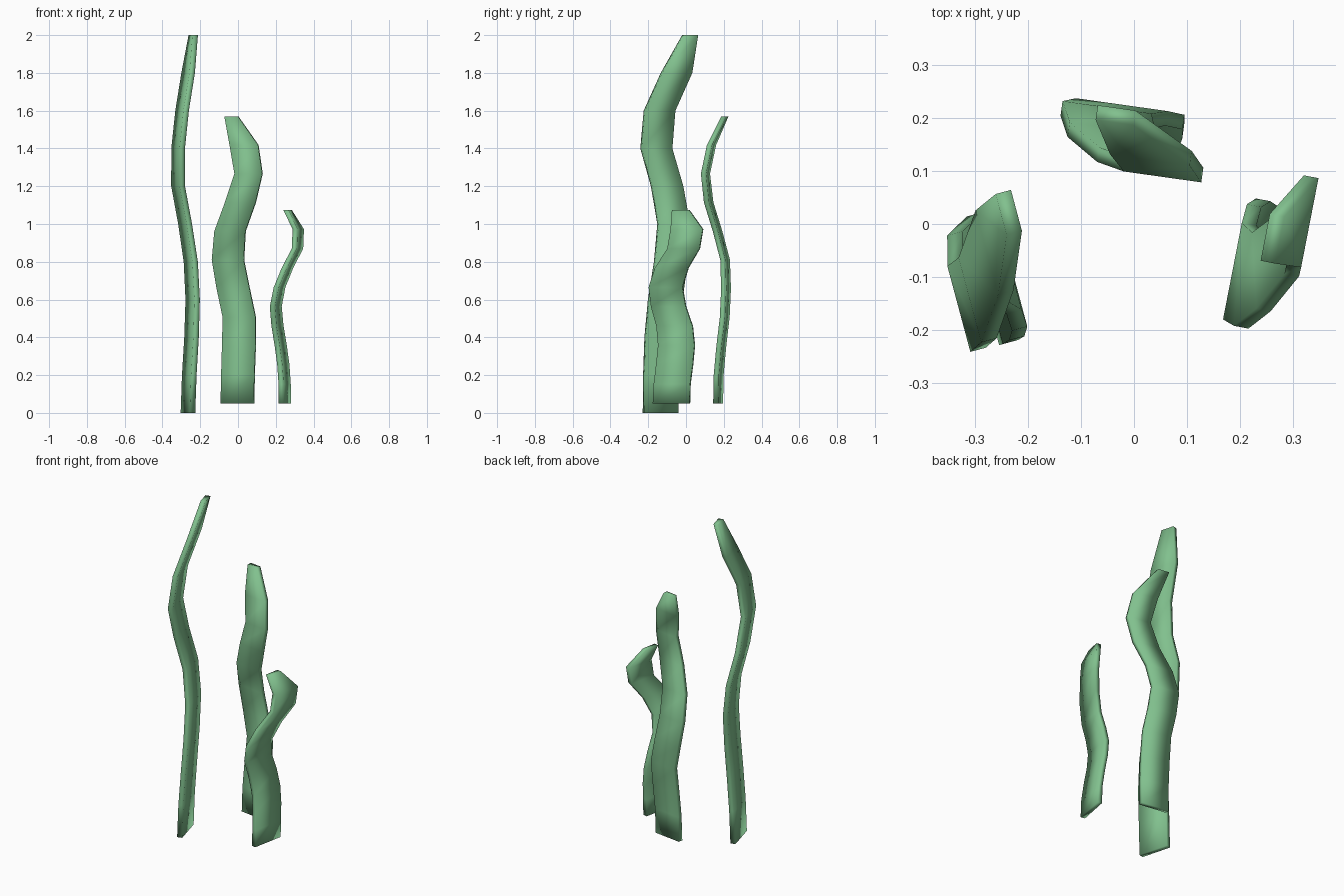
import bpy, bmesh, math
from mathutils import Vector

if "Cube" in bpy.data.objects:
    bpy.data.objects.remove(bpy.data.objects["Cube"])

green = bpy.data.materials.new("leaf_green")
green.diffuse_color = (0.22, 0.53, 0.27, 1)
green.use_nodes = True
green.node_tree.nodes["Principled BSDF"].inputs["Base Color"].default_value = green.diffuse_color


def blade(name, z0, z1, angle, thick, rings):
    """Loft a thin rectangular section through rings of (x, y, width), evenly spaced in z."""
    a = math.radians(angle)
    along = Vector((math.cos(a), math.sin(a), 0))
    across = Vector((-math.sin(a), math.cos(a), 0))
    bm = bmesh.new()
    loops = []
    for i, (x, y, w) in enumerate(rings):
        c = Vector((x, y, z0 + (z1 - z0) * i / (len(rings) - 1)))
        loops.append([bm.verts.new(c + along * w / 2 * s + across * thick / 2 * t)
                      for s, t in ((-1, -1), (1, -1), (1, 1), (-1, 1))])
    for lo, hi in zip(loops, loops[1:]):
        for k in range(4):
            n = (k + 1) % 4
            bm.faces.new((lo[k], lo[n], hi[n], hi[k]))
    bm.faces.new(loops[0][::-1])
    bm.faces.new(loops[-1])
    bmesh.ops.recalc_face_normals(bm, faces=bm.faces)
    for f in bm.faces:
        f.smooth = True
    me = bpy.data.meshes.new(name)
    bm.to_mesh(me)
    bm.free()
    me.materials.append(green)
    ob = bpy.data.objects.new(name, me)
    bpy.context.collection.objects.link(ob)
    return ob


# Tall blade on the left
blade("tall_blade", 0, 2.0, -75, 0.03, [
    (-.265, -.135, .187), (-.258, -.133, .187), (-.246, -.127, .185), (-.24, -.11, .182),
    (-.25, -.08, .178), (-.28, -.065, .172), (-.317, -.1, .17), (-.317, -.157, .168),
    (-.296, -.14, .166), (-.264, -.05, .165), (-.237, .022, .08)])

# Middle blade at the back
blade("middle_blade", 0.05, 1.57, -8, 0.028, [
    (-.003, .17, .177), (0, .173, .177), (.005, .187, .178), (.007, .205, .175),
    (-.025, .212, .175), (-.053, .207, .17), (-.042, .167, .165), (.013, .12, .163),
    (.056, .103, .148), (.032, .135, .152), (-.035, .206, .072)])

# Short blade on the right
blade("short_blade", 0.05, 1.075, 79, 0.028, [
    (.247, -.077, .197), (.247, -.073, .195), (.24, -.06, .196), (.226, -.05, .195),
    (.209, -.06, .193), (.2, -.092, .186), (.22, -.107, .18), (.262, -.075, .178),
    (.315, -.012, .172), (.319, .005, .172), (.262, -.028, .09)])
